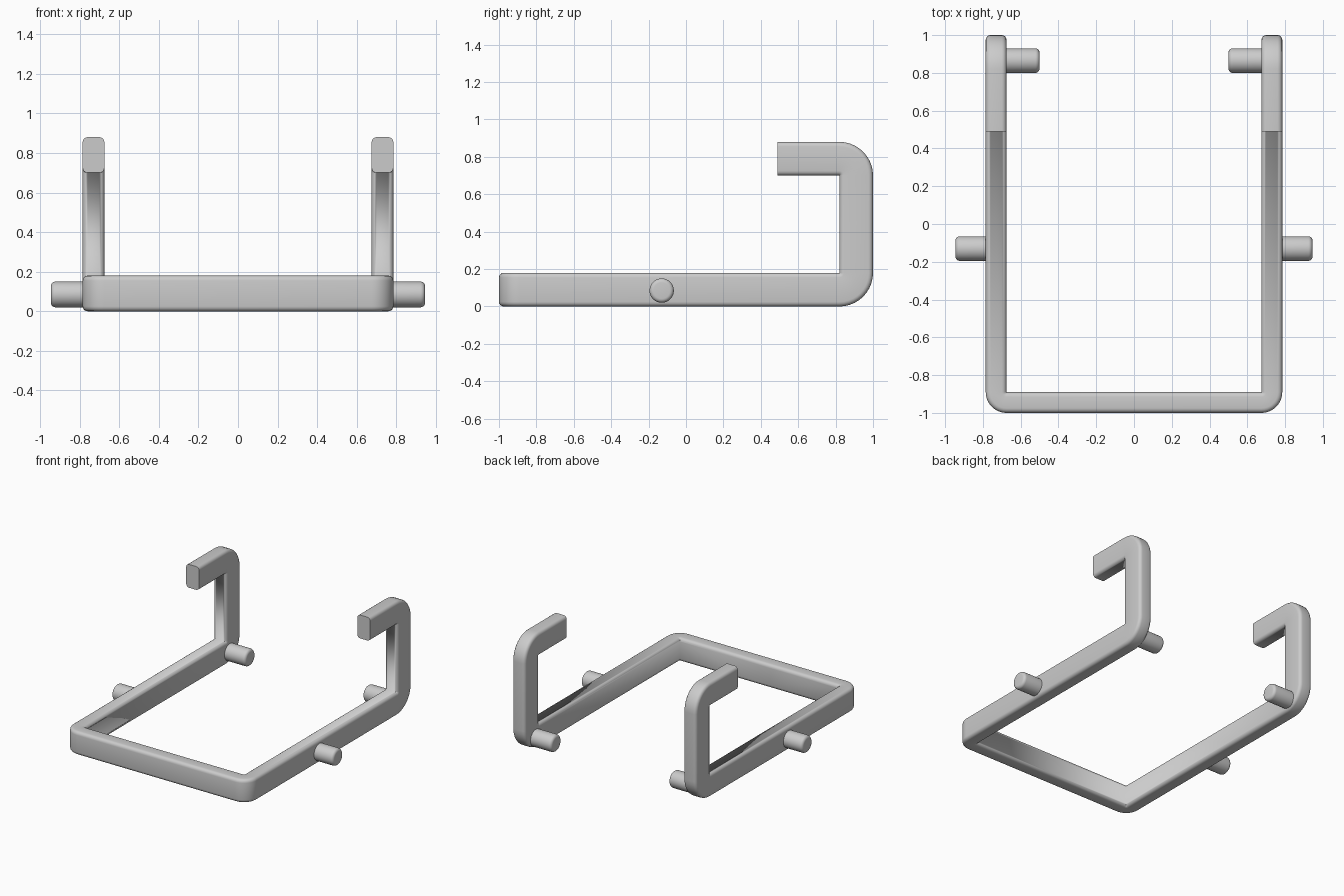
import bpy, bmesh, math
from mathutils import Vector

cube = bpy.data.objects.get("Cube")
if cube:
    bpy.data.objects.remove(cube, do_unlink=True)

grey = bpy.data.materials.new("plain_grey")
grey.use_nodes = True
grey.diffuse_color = (0.6, 0.6, 0.6, 1)
grey.node_tree.nodes["Principled BSDF"].inputs["Base Color"].default_value = (0.6, 0.6, 0.6, 1)

WIDTH, HEIGHT, EDGE = 0.11, 0.18, 0.025
INNER = 0.675
X, Y, Z = Vector((1, 0, 0)), Vector((0, 1, 0)), Vector((0, 0, 1))


def finish(name, bm):
    bmesh.ops.remove_doubles(bm, verts=bm.verts, dist=0.0001)
    bmesh.ops.recalc_face_normals(bm, faces=bm.faces)
    mesh = bpy.data.meshes.new(name)
    bm.to_mesh(mesh)
    bm.free()
    mesh.materials.append(grey)
    obj = bpy.data.objects.new(name, mesh)
    bpy.context.collection.objects.link(obj)
    mirror = obj.modifiers.new("mirror", "MIRROR")
    mirror.use_clip = True
    bpy.ops.object.select_all(action="DESELECT")
    obj.select_set(True)
    bpy.context.view_layer.objects.active = obj
    bpy.ops.object.shade_smooth_by_angle(angle=math.radians(35))
    return obj


def rounded_section(steps=4):
    # Rounded rectangle measured outward from the inner corner of the bar
    points = []
    corners = [(WIDTH - EDGE, HEIGHT - EDGE), (EDGE, HEIGHT - EDGE),
               (EDGE, EDGE), (WIDTH - EDGE, EDGE)]
    for i, (u, v) in enumerate(corners):
        for s in range(steps + 1):
            a = math.pi / 2 * (i + s / steps)
            points.append((u + EDGE * math.cos(a), v + EDGE * math.sin(a)))
    return points


def bend(start, end, steps=10):
    for s in range(steps + 1):
        a = math.pi / 2 * s / steps
        yield start * math.cos(a) + end * math.sin(a)


# Stations: inner corner of the bar, sideways axis, vertical axis
front = Vector((INNER, -0.89, HEIGHT))
lower = Vector((INNER, 0.82, HEIGHT))
upper = Vector((INNER, 0.82, 0.70))
stations = [(Vector((0, -0.89, HEIGHT)), -Y, -Z)]
stations += [(front, d, -Z) for d in bend(-Y, X)]
stations += [(lower, X, d) for d in bend(-Z, Y)]
stations += [(upper, X, d) for d in bend(Y, Z)]
stations += [(Vector((INNER, 0.49, 0.70)), X, Z)]

# Bent frame with hooked arms
bm = bmesh.new()
section = rounded_section()
rings = [[bm.verts.new(c + a * u + b * v) for u, v in section] for c, a, b in stations]
for r0, r1 in zip(rings, rings[1:]):
    for i in range(len(section)):
        j = (i + 1) % len(section)
        bm.faces.new((r0[i], r0[j], r1[j], r1[i]))
cap = bm.faces.new(rings[-1])
finish("bent_frame", bm)


def peg(name, base, tip, y, radius=0.065, fillet=0.022):
    # Round peg along x with a rounded tip, turned from a profile
    sign = 1 if tip > base else -1
    profile = [(base - sign * 0.02, 0), (base - sign * 0.02, radius)]
    for s in range(6):
        a = math.pi / 2 * s / 5
        profile.append((tip - sign * fillet * (1 - math.sin(a)),
                        radius - fillet * (1 - math.cos(a))))
    profile.append((tip, 0))
    bm = bmesh.new()
    verts = [bm.verts.new((x, y, 0.085 + r)) for x, r in profile]
    edges = [bm.edges.new(pair) for pair in zip(verts, verts[1:])]
    bmesh.ops.spin(bm, geom=verts + edges, cent=(0, y, 0.085), axis=X,
                   angle=math.tau, steps=40)
    finish(name, bm)


peg("outer_pegs", INNER + WIDTH, 0.945, -0.13)
peg("inner_pegs", INNER, 0.50, 0.865)
